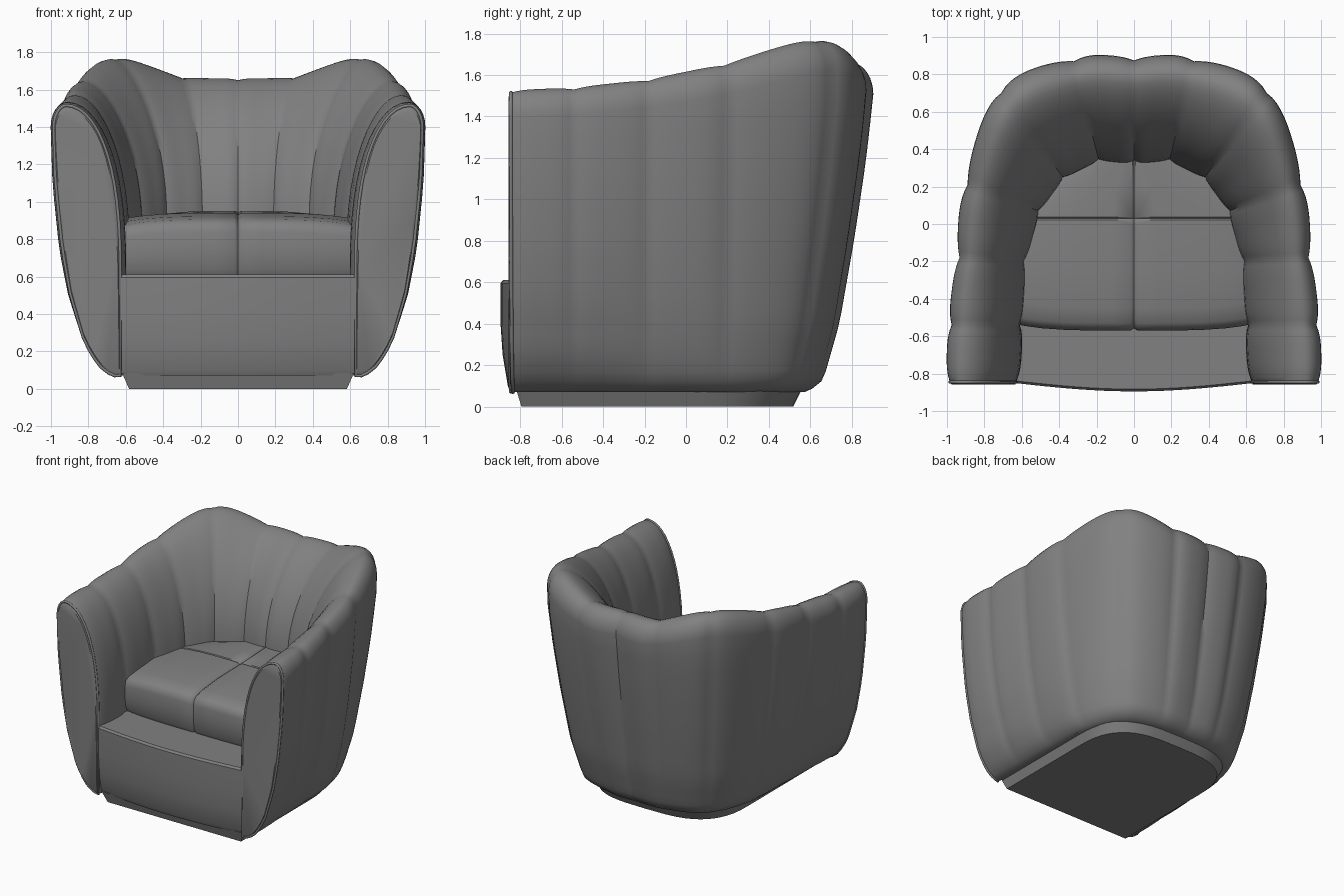
import bpy, bmesh, math
from mathutils import Vector

cube = bpy.data.objects.get("Cube")
if cube:
    bpy.data.objects.remove(cube)

fabric = bpy.data.materials.new("grey_fabric")
fabric.use_nodes = True
GREY = (0.22, 0.22, 0.22, 1)
fabric.diffuse_color = GREY
fabric.node_tree.nodes["Principled BSDF"].inputs["Base Color"].default_value = GREY


def make(name, bm, angle=35):
    bmesh.ops.recalc_face_normals(bm, faces=bm.faces)
    mesh = bpy.data.meshes.new(name)
    bm.to_mesh(mesh)
    bm.free()
    ob = bpy.data.objects.new(name, mesh)
    bpy.context.collection.objects.link(ob)
    mesh.materials.append(fabric)
    bpy.ops.object.select_all(action='DESELECT')
    ob.select_set(True)
    bpy.context.view_layer.objects.active = ob
    bpy.ops.object.shade_smooth_by_angle(angle=math.radians(angle))
    return ob


def loft(bm, rows, closed):
    """Skin neighbouring rows of points with quads."""
    grid = [[bm.verts.new(p) for p in row] for row in rows]
    n = len(grid[0])
    for a, b in zip(grid, grid[1:]):
        for j in range(n if closed else n - 1):
            k = (j + 1) % n
            bm.faces.new((a[j], a[k], b[k], b[j]))
    return grid


def lerp(a, b, f):
    return a + (b - a) * f


def table(pairs, x):
    """Piecewise linear lookup."""
    for (x0, y0), (x1, y1) in zip(pairs, pairs[1:]):
        if x <= x1:
            return lerp(y0, y1, max(0, (x - x0) / (x1 - x0)))
    return pairs[-1][1]


def spline(pts, t):
    """Smooth curve through stations 0..6, mirrored at the centre back."""
    def at(i):
        if i < 0:
            return Vector((-pts[-i][0],) + pts[-i][1:])
        if i >= len(pts):
            return Vector(pts[-1]) * 2 - Vector(pts[-2])
        return Vector(pts[i])
    i = min(int(t), len(pts) - 2)
    f = t - i
    a, b, c, d = (at(i + k) for k in (-1, 0, 1, 2))
    return b + 0.5 * f * (c - a + f * (2 * a - 5 * b + 4 * c - d + f * (3 * (b - c) + d - a)))


# Seam stations from the centre back round to the front of one arm
RIM = [(0, .875, 1.65), (.32, .87, 1.66), (.71, .70, 1.76), (.89, .21, 1.645),
       (.935, -.18, 1.57), (.975, -.54, 1.53), (.985, -.845, 1.515)]
INNER = [(0, .34), (.19, .345), (.38, .25), (.51, .07), (.585, -.20), (.61, -.54), (.63, -.845)]
FOOT = [(0, .57), (.22, .56), (.48, .45), (.62, .18), (.645, -.19), (.65, -.54), (.66, -.835)]
SIDE = [(.07, 0), (.09, .13), (.13, .27), (.25, .49), (.5, .72), (.75, .86), (1.1, .97), (1.42, 1)]
BACK = [(.07, 0), (.09, .13), (.13, .27), (.4, .5), (.8, .71), (1.2, .89), (1.5, 1)]
PANEL = 12


def section(t):
    """Closed cross-section of the padded shell at station t."""
    rim, inn, foot = spline(RIM, t), spline(INNER, t), spline(FOOT, t)
    out, top = rim.xy, rim.z
    back = max(0, min(1, (5 - t) / 3))
    d = (out - inn).normalized()
    puff = .02 * (1 - abs(2 * (t % 1) - 1) ** 3)
    crest = out.lerp(inn, lerp(.19, .17, back))
    shoulder = top - lerp(.12, .14, back)
    pts = []
    # outer wall
    for j in range(17):
        z = lerp(.07, shoulder, (j / 16) ** 1.6)
        g = lerp(table(SIDE, z), table(BACK, z), back)
        p = foot.lerp(out, g) + d * puff * min(1, g * 1.2)
        pts.append((p.x, p.y, z))
    # rounded shoulder
    for j in range(1, 7):
        a = j / 6 * math.pi / 2
        p = crest.lerp(out, math.cos(a)) + d * puff * math.cos(a)
        pts.append((p.x, p.y, lerp(shoulder, top, math.sin(a)) + .6 * puff * math.sin(a)))
    # inner wall down to the seat
    low = lerp(.62, .88, back)
    for j in range(1, 15):
        u = math.cos(j / 14 * math.pi / 2)
        w = 1 - math.sqrt(max(0, 1 - u ** 2.5))
        w = lerp(w, u * u, .5 * back)
        p = inn.lerp(crest, w) - d * puff * (1 - w)
        pts.append((p.x, p.y, lerp(low, top, u) + .6 * puff * w))
    p = inn - d * puff * .5
    pts.append((p.x, p.y, .07))
    return pts


# Channelled shell
rows = []
for i in range(-6 * PANEL, 6 * PANEL + 1):
    rows.append([(math.copysign(1, i) * x, y, z) for x, y, z in section(abs(i) / PANEL)])
bm = bmesh.new()
grid = loft(bm, rows, True)
for ring in (grid[0], grid[-1]):
    mid = sum((v.co for v in ring), Vector()) / len(ring)
    cap = []
    for v in ring:
        q = v.co + (mid - v.co).normalized() * .022
        cap.append(bm.verts.new((q.x, v.co.y - .012, q.z)))
    n = len(ring)
    for j in range(n):
        bm.faces.new((ring[j], ring[(j + 1) % n], cap[(j + 1) % n], cap[j]))
    bm.faces.new(cap)
make("channelled_shell", bm)

# Piping round each arm front
for side, ring in (("right", rows[0]), ("left", rows[-1])):
    curve = bpy.data.curves.new(side + "_arm_piping", 'CURVE')
    curve.dimensions = '3D'
    curve.bevel_depth = .009
    curve.bevel_resolution = 2
    line = curve.splines.new('POLY')
    line.points.add(len(ring) - 1)
    for pt, co in zip(line.points, ring):
        pt.co = (*co, 1)
    line.use_cyclic_u = True
    curve.materials.append(fabric)
    bpy.context.collection.objects.link(bpy.data.objects.new(side + "_arm_piping", curve))

# Bowed front apron, its top forming the ledge under the cushion
bm = bmesh.new()
rows = []
for i in range(17):
    x = lerp(-.64, .64, i / 16)
    y = -.85 - .045 * math.cos(x / .64 * math.pi / 2)
    rows.append([(x, .1, .07), (x, y + .05, .07), (x, y + .035, .1), (x, y + .01, .25),
                 (x, y, .4), (x, y, .595), (x, y + .012, .61), (x, .1, .61)])
grid = loft(bm, rows, True)
for end in (grid[0], grid[-1]):
    bm.faces.new(end)
make("front_apron", bm)

# Seat cushion halves, meeting in a centre seam
PROFILE = [(-.54, .60), (-.562, .64), (-.57, .75), (-.57, .84), (-.56, .88), (-.53, .905),
           (-.45, .922), (-.25, .94), (0, .944), (.022, .944), (.03, .936), (.038, .944),
           (.2, .95), (.38, .95), (.38, .60)]
WIDTH = [(-.6, .61), (-.2, .61), (.07, .55), (.25, .43), (.38, .22)]
ACROSS = [0, .012, .03, .2, .4, .6, .8, .92, 1]
for side, sx in (("left", 1), ("right", -1)):
    bm = bmesh.new()
    rows = []
    for y, z in PROFILE:
        row = []
        for f in ACROSS:
            dip = .012 * max(0, 1 - f / .03) + .03 * f ** 4
            row.append((sx * f * table(WIDTH, y),
                        y + (dip if y < -.4 else 0), z - (dip if z > .7 else 0)))
        rows.append(row)
    loft(bm, rows, False)
    make(side + "_seat_cushion", bm, 40)

# Tapered plinth, square in front and rounded behind
bm = bmesh.new()
half = [(.62, -.82)] + [(.62 * math.cos(a) ** .6, .08 + .48 * math.sin(a) ** .8)
                        for a in (k / 12 * math.pi / 2 for k in range(12))]
outline = half + [(0, .56)] + [(-x, y) for x, y in reversed(half)]
grid = loft(bm, [[(x * .94, y * .95 - .015, 0) for x, y in outline],
                 [(x, y, .085) for x, y in outline]], True)
for end in grid:
    bm.faces.new(end)
make("plinth", bm)
